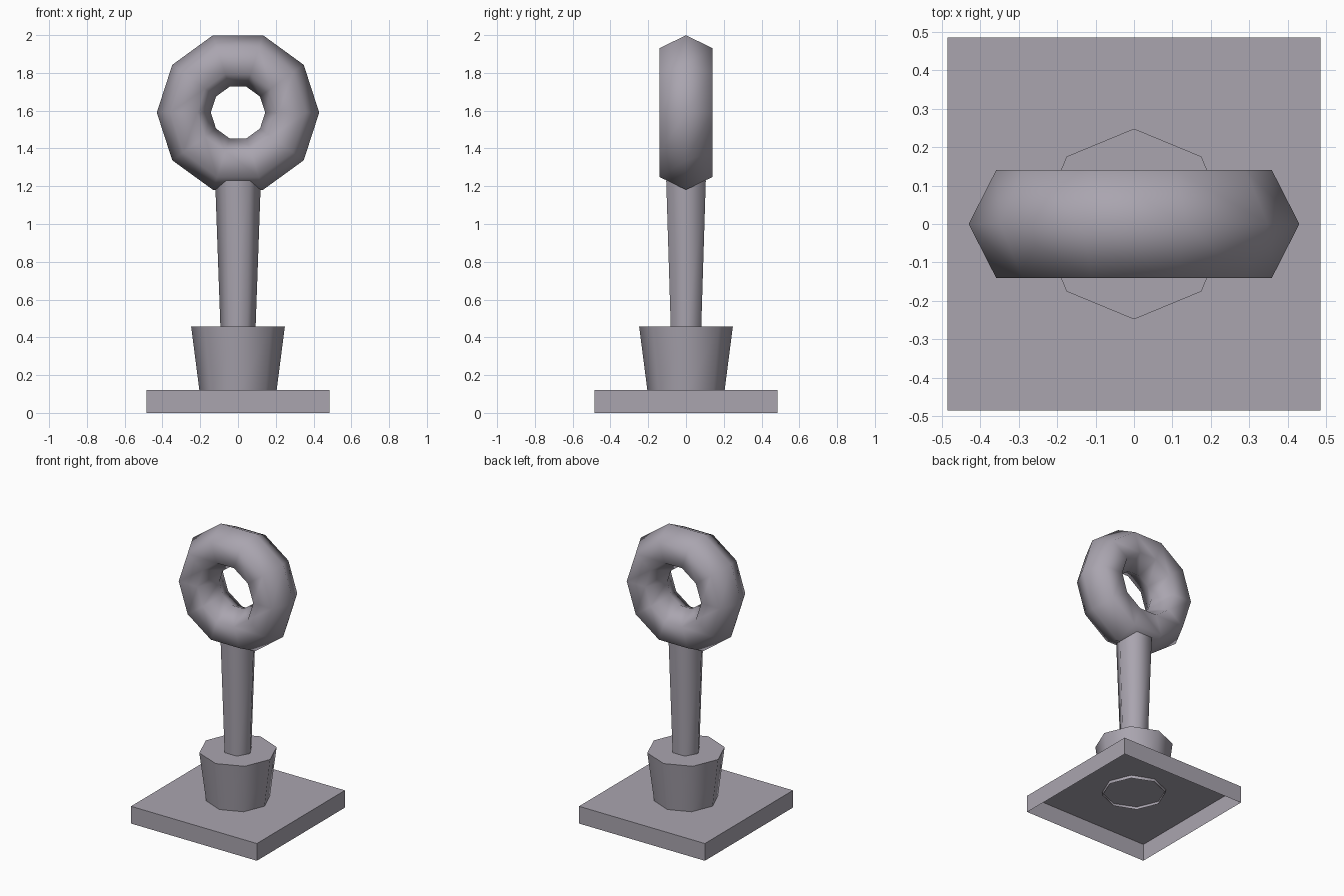
import bpy, bmesh
from math import pi, sin, cos

if "Cube" in bpy.data.objects:
    bpy.data.objects.remove(bpy.data.objects["Cube"], do_unlink=True)

stone = bpy.data.materials.new("warm_grey_stone")
stone.use_nodes = True
COLOUR = (0.40, 0.375, 0.43, 1)
stone.diffuse_color = COLOUR
stone.node_tree.nodes["Principled BSDF"].inputs["Base Color"].default_value = COLOUR


def finish(name, bm, smooth_if=lambda f: False):
    """Turn a bmesh into a named object, smoothing the faces chosen by a rule."""
    bm.normal_update()
    for f in bm.faces:
        f.smooth = smooth_if(f)
    # Keep rims crisp where a flat cap meets a smooth side
    for e in bm.edges:
        if len(e.link_faces) == 2 and e.link_faces[0].smooth != e.link_faces[1].smooth:
            e.smooth = False
    mesh = bpy.data.meshes.new(name)
    bm.to_mesh(mesh)
    bm.free()
    mesh.materials.append(stone)
    obj = bpy.data.objects.new(name, mesh)
    bpy.context.collection.objects.link(obj)
    return obj


def tapered_prism(name, sides, r_low, r_high, z_low, z_high, turn=0.0, smooth=True):
    """Prism with a closed top and an open underside."""
    bm = bmesh.new()
    rings = []
    for r, z in ((r_low, z_low), (r_high, z_high)):
        angles = [turn + 2 * pi * i / sides for i in range(sides)]
        rings.append([bm.verts.new((r * cos(a), r * sin(a), z)) for a in angles])
    low, high = rings
    for i in range(sides):
        j = (i + 1) % sides
        bm.faces.new((low[i], low[j], high[j], high[i]))
    bm.faces.new(high)
    return finish(name, bm, lambda f: smooth and abs(f.normal.z) < 0.7)


def faceted_ring(name, major, minor, depth, z, segments, sides):
    """Upright ring whose hole runs front to back."""
    bm = bmesh.new()
    loops = []
    for i in range(segments):
        a = 2 * pi * i / segments
        loop = []
        for k in range(sides):
            b = 2 * pi * k / sides
            r = major + minor * cos(b)
            loop.append(bm.verts.new((r * cos(a), depth * sin(b), z + r * sin(a))))
        loops.append(loop)
    for i in range(segments):
        here, there = loops[i], loops[(i + 1) % segments]
        for k in range(sides):
            m = (k + 1) % sides
            bm.faces.new((here[k], here[m], there[m], there[k]))
    bmesh.ops.recalc_face_normals(bm, faces=bm.faces)
    return finish(name, bm, lambda f: True)


# Square plinth, hollow underneath
half = 0.485
tapered_prism("base_plate", 4, half * 2 ** 0.5, half * 2 ** 0.5, 0, 0.12, pi / 4, False)
# Octagonal socket, its foot poking just through the plinth
tapered_prism("socket", 8, 0.202, 0.248, 0.10, 0.457)
# Hexagonal stem, widening upward
tapered_prism("stem", 6, 0.092, 0.121, 0.42, 1.23)
# Ring on top of the stem
faceted_ring("top_ring", 0.287, 0.143, 0.162, 1.59, 10, 6)
